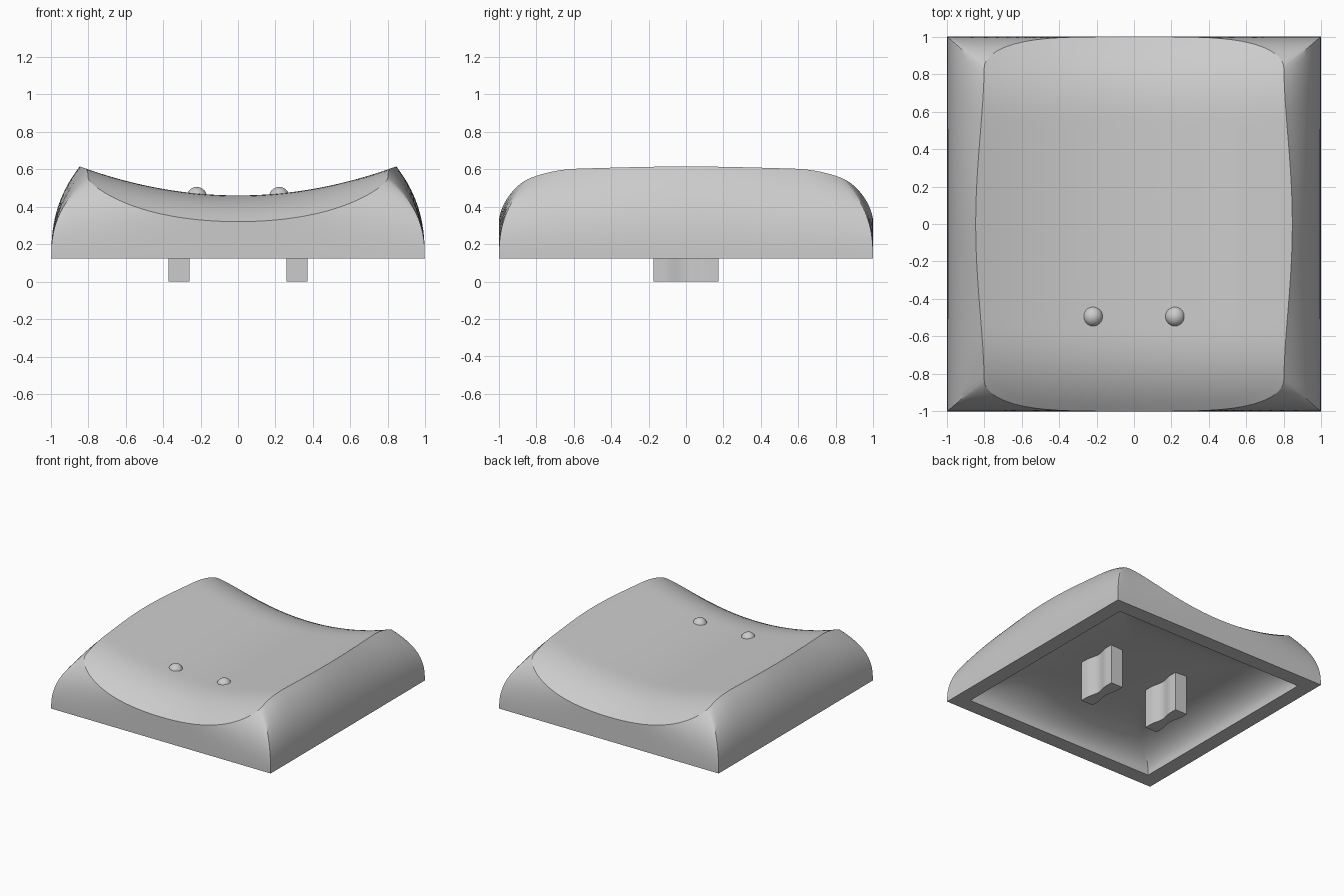
import bpy, bmesh
from math import sin, cos, pi

cube = bpy.data.objects.get("Cube")
if cube:
    bpy.data.objects.remove(cube)

grey = bpy.data.materials.new("plain grey")
grey.use_nodes = True
COLOUR = (0.6, 0.6, 0.6, 1)
grey.diffuse_color = COLOUR
grey.node_tree.nodes["Principled BSDF"].inputs["Base Color"].default_value = COLOUR

BASE = 0.123          # height of the lower rim
CX, CY = 0.80, 0.83   # where the corner seam meets the top border
N = 24                # steps per quarter side
INNER = 0.876         # size of the cavity opening


def finish(bm, name):
    bmesh.ops.recalc_face_normals(bm, faces=bm.faces)
    mesh = bpy.data.meshes.new(name)
    bm.to_mesh(mesh)
    bm.free()
    obj = bpy.data.objects.new(name, mesh)
    bpy.context.collection.objects.link(obj)
    mesh.materials.append(grey)
    bpy.ops.object.select_all(action='DESELECT')
    obj.select_set(True)
    bpy.context.view_layer.objects.active = obj
    bpy.ops.object.shade_smooth_by_angle(angle=pi / 6)


def top_height(x, y):
    """Dished across x, rolled off towards the front and back."""
    roll = max(0, abs(y) - 0.55) / 0.45
    return 0.46 + 0.217 * x * x - 0.14 * roll ** 2.4


def outline():
    """Pairs of (top border point, rim point) around the whole cap."""
    quarter = []
    for i in range(N):
        t = i / N
        quarter.append((CX + 0.045 * cos(pi / 2 * t) ** 1.6, CY * t, 0.997, t))
    for i in range(N + 1):
        t = cos(pi / 2 * i / N)
        quarter.append((CX * t, CY + 0.17 * max(0, 1 - t ** 4) ** 0.5, 0.997 * t, 1))
    half = quarter + [(-a, b, -c, d) for a, b, c, d in quarter[-2::-1]]
    return half + [(a, -b, c, -d) for a, b, c, d in half[-2:0:-1]]


def loft(bm, rings, centre):
    """Skin a stack of point rings, close it at the centre, return the rim."""
    loops = [[bm.verts.new(p) for p in ring] for ring in rings]
    for low, high in zip(loops, loops[1:]):
        bridge(bm, low, high)
    tip = bm.verts.new(centre)
    last = loops[-1]
    for i, v in enumerate(last):
        bm.faces.new((last[i - 1], v, tip))
    return loops[0]


def bridge(bm, a, b):
    for i in range(len(a)):
        bm.faces.new((a[i - 1], a[i], b[i], b[i - 1]))


def outer_skin(bm):
    """Bulging walls up to the border, then the dished top."""
    border = outline()
    rings = []
    for k in range(17):
        s = k / 16
        inset = s ** 2.5
        rings.append([(c + (a - c) * inset, d + (b - d) * inset,
                       BASE + (top_height(a, b) - BASE) * s)
                      for a, b, c, d in border])
    for k in range(23, 0, -1):
        r = k / 24
        rings.append([(a * r, b * r, top_height(a * r, b * r))
                      for a, b, c, d in border])
    return loft(bm, rings, (0, 0, top_height(0, 0)))


def ceiling(x, y):
    return (top_height(x, y) - BASE) * 0.57


def inner_skin(bm):
    """Soft-cornered cavity whose walls flow into the ceiling."""
    rings = []
    for k in range(24):
        r = 1 - (k / 24) ** 2
        blend = 1 - r ** 6
        rise = (1 - r ** 5) ** 0.45
        ring = []
        for a, b, c, d in outline():
            x = INNER * r * (c + (a - c) * blend)
            y = INNER * r * (d + (b - d) * blend)
            ring.append((x, y, BASE + ceiling(x, y) * rise))
        rings.append(ring)
    return loft(bm, rings, (0, 0, BASE + ceiling(0, 0)))


# hollow cap: outer skin, inner skin and the flat rim between them
bm = bmesh.new()
bridge(bm, outer_skin(bm), inner_skin(bm))
finish(bm, "cap_shell")

for side, label in ((1, "left"), (-1, "right")):
    # mounting post with a shallow rounded groove on both long faces
    bm = bmesh.new()
    edge = [(0.055, -0.175)]
    for i in range(17):
        u = i / 8 - 1
        edge.append((0.055 - 0.02 * cos(pi / 2 * u) ** 2, 0.12 * u))
    edge.append((0.055, 0.175))
    loop = edge + [(-x, -y) for x, y in edge]
    face = bm.faces.new([bm.verts.new((side * 0.315 + x, y, 0)) for x, y in loop])
    up = bmesh.ops.extrude_face_region(bm, geom=[face])
    bmesh.ops.translate(bm, vec=(0, 0, 0.36),
                        verts=[v for v in up["geom"] if isinstance(v, bmesh.types.BMVert)])
    finish(bm, label + "_post")

    # small touch bump on the dish
    bm = bmesh.new()
    bmesh.ops.create_uvsphere(bm, u_segments=32, v_segments=16, radius=0.055)
    bmesh.ops.translate(bm, vec=(side * 0.22, -0.494, 0.45), verts=bm.verts)
    finish(bm, label + "_bump")
